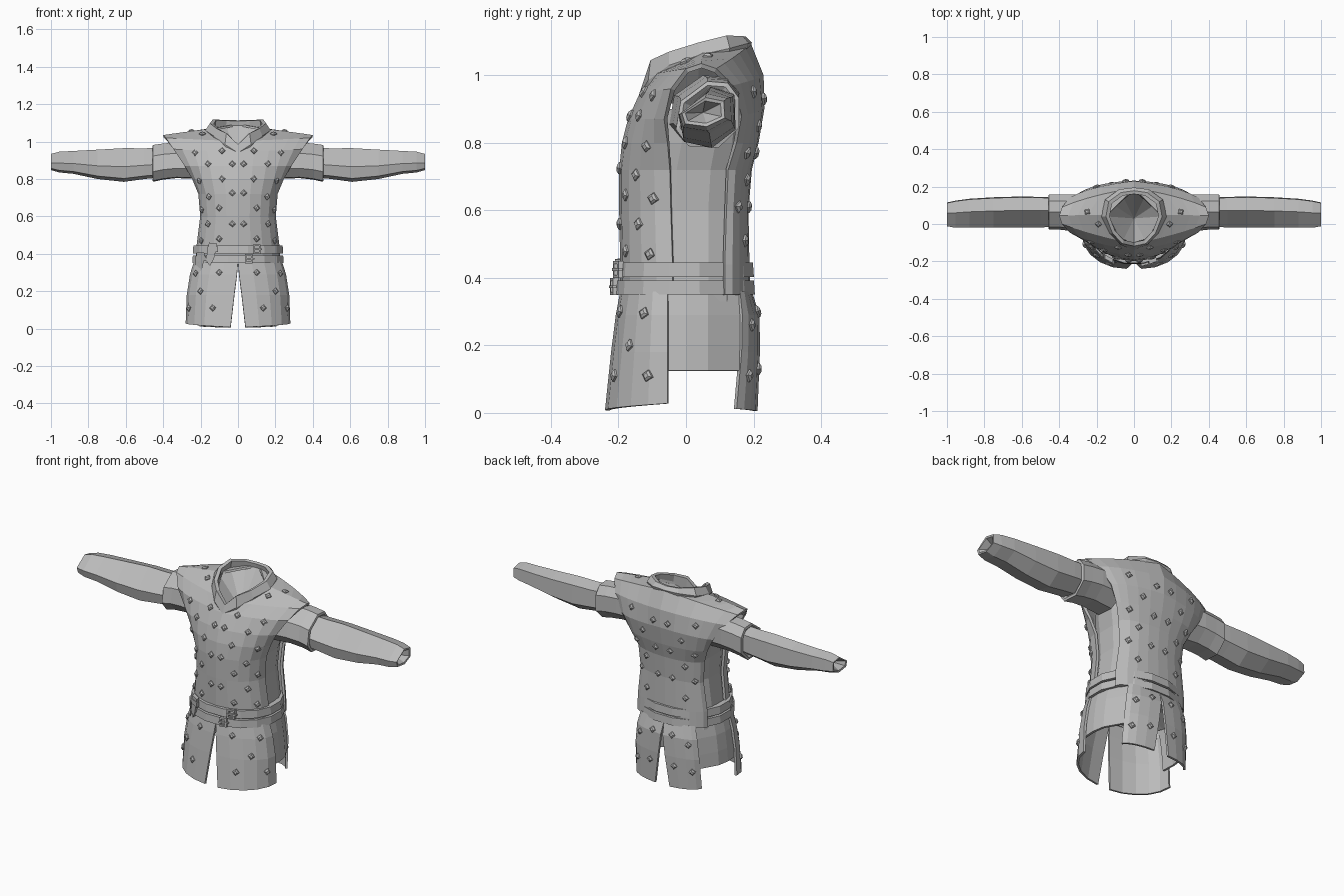
import bpy, bmesh, math
from mathutils import Vector
from mathutils.bvhtree import BVHTree

if "Cube" in bpy.data.objects:
    bpy.data.objects.remove(bpy.data.objects["Cube"])

cloth = bpy.data.materials.new("grey_cloth")
cloth.diffuse_color = (0.5, 0.5, 0.5, 1)
cloth.use_nodes = True
cloth.node_tree.nodes["Principled BSDF"].inputs["Base Color"].default_value = cloth.diffuse_color


def finish(name, bm, thick=0, center=None):
    """Turn a bmesh into a flat shaded object, optionally with thickness going inward."""
    bmesh.ops.remove_doubles(bm, verts=bm.verts, dist=0.0005)
    bmesh.ops.recalc_face_normals(bm, faces=bm.faces)
    if center is not None:
        s = sum(f.normal.dot(f.calc_center_median() - Vector(center)) * f.calc_area() for f in bm.faces)
        if s < 0:
            bmesh.ops.reverse_faces(bm, faces=bm.faces)
    me = bpy.data.meshes.new(name)
    bm.to_mesh(me)
    bm.free()
    me.materials.append(cloth)
    ob = bpy.data.objects.new(name, me)
    bpy.context.collection.objects.link(ob)
    if thick:
        m = ob.modifiers.new("thickness", 'SOLIDIFY')
        m.thickness, m.offset = thick, -1
    return ob


def mirror(bm):
    bmesh.ops.mirror(bm, geom=bm.verts[:] + bm.edges[:] + bm.faces[:], axis='X', merge_dist=0.0005)


def grid(bm, rows, closed=False):
    vs = [[bm.verts.new(p) for p in r] for r in rows]
    n = len(rows[0])
    for a, b in zip(vs, vs[1:]):
        for i in range(n if closed else n - 1):
            j = (i + 1) % n
            bm.faces.new((a[i], a[j], b[j], b[i]))
    return vs


def fan(bm, ring, apex):
    v = bm.verts.new(apex)
    for i in range(len(ring)):
        bm.faces.new((ring[i], ring[(i + 1) % len(ring)], v))


def arc(c, e, n=5, k=1.0):
    """Points from centre point c to side point e; k=1 is a quarter ellipse, k=0 a line."""
    out = []
    for i in range(n + 1):
        t = i / n
        s = k * math.sin(t * math.pi / 2) + (1 - k) * t
        q = k * (1 - math.cos(t * math.pi / 2)) + (1 - k) * t
        out.append((c[0] + (e[0] - c[0]) * s, c[1] + (e[1] - c[1]) * q, c[2] + (e[2] - c[2]) * t))
    return out


def oval(z, w, yf, yb, n=16, power=1.0):
    """Horizontal ring; power below 1 makes it squarer."""
    yc, r, out = (yf + yb) / 2, (yb - yf) / 2, []
    for i in range(n):
        a = 2 * math.pi * (i + .5) / n
        s, c = math.sin(a), math.cos(a)
        out.append((w * math.copysign(abs(s) ** power, s), yc - r * math.copysign(abs(c) ** power, c), z))
    return out


# Studded tunic: front and back halves meeting on the shoulder ridge, open at the sides
ridge = ((.14, .05, 1.07), (.40, .045, 1.035), .1)
front = [((0, -.195, .35), (.228, -.04, .35), 1), ((0, -.195, .44), (.222, -.04, .44), 1),
         ((0, -.198, .60), (.202, -.045, .60), 1), ((0, -.198, .72), (.212, -.048, .72), 1),
         ((0, -.19, .80), (.245, -.055, .80), .9), ((0, -.172, .87), (.285, -.065, .87), .68),
         ((0, -.138, .945), (.345, -.045, .96), .42), ((.075, -.09, 1.005), (.385, 0, 1.02), .15), ridge]
back = [((0, .19, .35), (.218, .115, .35), 1), ((0, .188, .44), (.215, .115, .44), 1),
        ((0, .185, .60), (.195, .12, .60), 1), ((0, .195, .72), (.205, .125, .72), 1),
        ((0, .215, .80), (.24, .15, .80), .95), ((0, .232, .90), (.285, .165, .88), .75),
        ((0, .23, 1.0), (.345, .14, .97), .45), ((0, .192, 1.095), (.385, .09, 1.02), .3), ridge]
bm = bmesh.new()
for side in (front, back):
    grid(bm, [arc(c, e, 5, k) for c, e, k in side])
mirror(bm)
tunic = finish("tunic", bm, .014, (0, .02, .75))

# Undershirt filling the side openings, hollow underneath
bm = bmesh.new()
r = grid(bm, [oval(z, w, f, b, 16, .66) for z, w, f, b in
              [(.33, .222, -.14, .17), (.45, .21, -.125, .16), (.60, .19, -.125, .16),
               (.72, .20, -.125, .17), (.80, .222, -.11, .185), (.90, .24, -.075, .185)]], True)
fan(bm, r[0], (0, 0, .42))
fan(bm, r[-1], (0, .04, .88))
finish("undershirt", bm)

# Sleeve cross-sections, steep on the front and flatter on top
octagon = [(0, 1), (.65, .95), (1, .5), (1, -.4), (.35, -1), (-.6, -.95), (-1, -.45), (-.85, .4)]
hexagon = [(.1, 1), (.95, .75), (1, -.4), (.15, -1), (-.85, -.8), (-1, -.1)]


def tube(name, shape, secs, tip):
    """Sleeve along x from (x, y low, y high, z low, z high), hollow to the tip."""
    bm = bmesh.new()
    rings = [[(x, (y0 + y1) / 2 + (y1 - y0) / 2 * u, (z0 + z1) / 2 + (z1 - z0) / 2 * v) for u, v in shape]
             for x, y0, y1, z0, z1 in secs]
    r = grid(bm, rings, True)
    fan(bm, r[0], (secs[0][0], .05, .9))
    fan(bm, r[-1], tip)
    mirror(bm)
    finish(name, bm)


# Short sleeves with a rim, then the long narrow sleeves
tube("short_sleeves", octagon, [(.19, -.05, .15, .80, 1.0), (.33, -.038, .158, .805, .995), (.40, -.03, .157, .797, .99),
                                (.455, -.03, .157, .785, .982), (.458, -.018, .145, .797, .97)], (.40, .06, .89))
tube("long_sleeves", hexagon, [(.40, -.015, .14, .81, .968), (.50, -.018, .145, .80, .964), (.61, -.018, .147, .785, .965),
                               (.75, -.02, .143, .80, .957), (.88, -.02, .135, .828, .95), (.955, -.02, .125, .835, .946),
                               (1.0, -.012, .115, .848, .934), (.998, -.002, .105, .858, .924)], (.93, .05, .89))

# Collar band with a V front and a hollow neck
low = [(0, -.14, .94), (.07, -.112, .985), (.13, -.05, 1.03), (.175, .04, 1.06), (.155, .13, 1.08), (.08, .185, 1.095), (0, .195, 1.097)]
top = [(0, -.118, .985), (.062, -.105, 1.045), (.115, -.05, 1.07), (.15, .04, 1.098), (.135, .12, 1.118), (.07, .168, 1.116), (0, .178, 1.114)]


def neck(pts, s, dz):
    half = [(x * s, .04 + (y - .04) * s, z + dz) for x, y, z in pts]
    return half + [(-x, y, z) for x, y, z in half[-2:0:-1]]


bm = bmesh.new()
r = grid(bm, [neck(low, .94, -.03), neck(low, 1, 0), neck(top, 1, 0), neck(top, .87, -.004), neck(low, .8, -.01)], True)
fan(bm, r[-1], (0, .03, .90))
finish("collar", bm)

# Skirt: slit front and back flaps, shorter side flaps
flaps = {
    "front_skirt": [arc((0, -.195, .36), (.235, -.055, .36)), arc((.006, -.208, .29), (.257, -.055, .29)),
                    arc((.02, -.222, .18), (.274, -.055, .18)), arc((.04, -.24, .008), (.28, -.055, .028))],
    "back_skirt": [arc((0, .195, .36), (.17, .16, .36), 4, .8), arc((.006, .218, .29), (.188, .167, .29), 4, .8),
                   arc((.02, .219, .18), (.2, .165, .18), 4, .8), arc((.045, .212, .005), (.205, .15, .012), 4, .8)],
    "side_skirt": [[(w, -.075, z), (w + .003, 0, z), (w - .008, .065, z), (w - .065, .165, z)]
                   for w, z in ((.226, .36), (.243, .29), (.254, .2), (.26, .125))]}
skirts = {}
for name, rows in flaps.items():
    bm = bmesh.new()
    grid(bm, rows)
    mirror(bm)
    skirts[name] = finish(name, bm, .012, (0, 0, .2))

# Two belts
for name, z0, z1, g in (("upper_belt", .402, .445, 0), ("lower_belt", .35, .392, .003)):
    bm = bmesh.new()
    sec = [(z0, -.028), (z0, .001), (z1, -.002), (z1, -.03)]
    grid(bm, [oval(z, .245 + o + g, -.214 - o - g, .204 + o + g, 16, .94) for z, o in sec + sec[:1]], True)
    finish(name, bm)


def belt_y(x, extra=0):
    return -.005 - .216 * math.sqrt(max(0, 1 - (x / .25) ** 2)) - extra


def plate(name, outline, depth, extra, hole=None):
    """Plate following the belt front, from an x,z outline."""
    bm = bmesh.new()

    def ring(pts, back):
        return [bm.verts.new((x, belt_y(x, extra) + back, z)) for x, z in pts]
    f, b = ring(outline, 0), ring(outline, depth)
    n = len(f)
    if hole:
        fi, bi = ring(hole, 0), ring(hole, depth)
    else:
        bm.faces.new(f)
        bm.faces.new(b[::-1])
    for i in range(n):
        j = (i + 1) % n
        bm.faces.new((f[i], f[j], b[j], b[i]))
        if hole:
            bm.faces.new((fi[i], fi[j], bi[j], bi[i]))
            bm.faces.new((f[i], f[j], fi[j], fi[i]))
            bm.faces.new((b[i], b[j], bi[j], bi[i]))
    finish(name, bm)


def box(x, z, w, h):
    return [(x - w, z - h), (x + w, z - h), (x + w, z + h), (x - w, z + h)]


# Buckles with prongs, and hanging pointed strap ends
for n, x, z in (("upper", .10, .425), ("lower", .058, .374)):
    plate(n + "_buckle", box(x, z, .02, .025), .016, .006, box(x, z, .012, .016))
    plate(n + "_prong", box(x + .005, z, .024, .004), .012, .01)
for n, x, z1, z0, lean in (("upper", -.135, .46, .335, -.015), ("lower", -.20, .41, .285, -.012)):
    plate(n + "_strap_end", [(x - .02, z1), (x - .022 + lean, z0 + .03), (x + lean, z0), (x + .022 + lean, z0 + .04), (x + .024, z1 - .005)], .022, .012)
    plate(n + "_strap_loop", box(x, z1 - .035, .028, .014), .02, .016)

# Studs: small raised diamonds set on the surface where a ray meets it
studs = bmesh.new()


def stud(ob, origin, direction):
    tree = BVHTree.FromPolygons([v.co for v in ob.data.vertices], [p.vertices[:] for p in ob.data.polygons])
    p, nrm, _, _ = tree.ray_cast(Vector(origin), Vector(direction))
    if p is None:
        return
    if nrm.dot(Vector(direction)) > 0:
        nrm = -nrm
    u = nrm.cross(Vector((0, .3, 1))).normalized()
    v = nrm.cross(u)
    rings = [[p + nrm * h + (u * math.cos(a) + v * math.sin(a)) * s for a in [math.pi / 2 * i for i in range(4)]]
             for h, s in ((-.004, .018), (.005, .018), (.011, .009))]
    r = grid(studs, rings, True)
    studs.faces.new(r[-1])
    studs.faces.new(r[0][::-1])


chest = [(.03, .88), (.03, .725), (.03, .56), (.085, .95), (.085, .80), (.10, .645), (.10, .48), (.16, .88),
         (.155, .705), (.16, .56), (.23, .94), (.205, .79), (.192, .635), (.195, .47)]
spine = [(.045, .93), (.045, .77), (.045, .61), (.12, .85), (.12, .69), (.12, .51), (.20, .95), (.18, .77), (.165, .61)]
for s in (1, -1):
    for x, z in chest:
        stud(tunic, (s * x, -1, z), (0, 1, 0))
    for x, z in spine:
        stud(tunic, (s * x, 1, z), (0, -1, 0))
    for x, y in ((.25, .065), (.19, .0)):
        stud(tunic, (s * x, y, 2), (0, 0, -1))
    for x, z in ((.10, .30), (.135, .11), (.20, .20), (.262, .11), (.225, .295)):
        stud(skirts["front_skirt"], (s * x, -1, z), (0, 1, 0))
    for x, z in ((.06, .30), (.15, .26), (.075, .13), (.17, .11)):
        stud(skirts["back_skirt"], (s * x, 1, z), (0, -1, 0))
finish("studs", studs)
